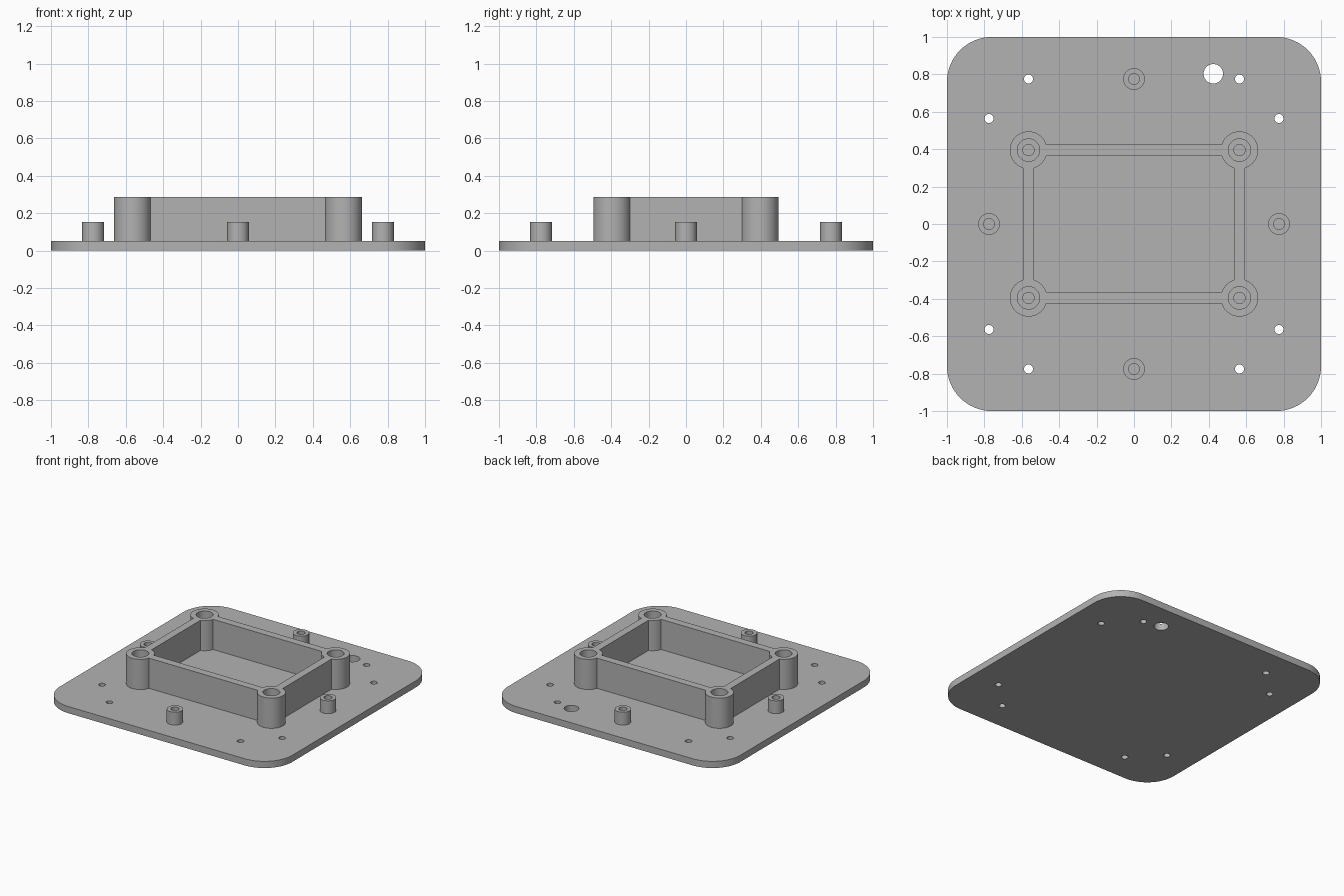
import bpy, bmesh, math

if "Cube" in bpy.data.objects:
    bpy.data.objects.remove(bpy.data.objects["Cube"])

grey = bpy.data.materials.new("plain grey")
grey.diffuse_color = (0.45, 0.45, 0.45, 1)
grey.use_nodes = True
grey.node_tree.nodes["Principled BSDF"].inputs["Base Color"].default_value = grey.diffuse_color

PLATE_TOP = 0.052
FRAME_TOP = 0.287
FX, FY = 0.564, 0.395      # frame post centres
RIM = 0.775                # distance of standoffs and screw holes from the middle


def finish(obj):
    obj.data.materials.clear()
    obj.data.materials.append(grey)
    bpy.ops.object.select_all(action='DESELECT')
    obj.select_set(True)
    bpy.context.view_layer.objects.active = obj
    bpy.ops.object.shade_smooth_by_angle(angle=math.radians(30))


def mesh_object(name, bm):
    bmesh.ops.recalc_face_normals(bm, faces=bm.faces)
    mesh = bpy.data.meshes.new(name)
    bm.to_mesh(mesh)
    bm.free()
    obj = bpy.data.objects.new(name, mesh)
    bpy.context.collection.objects.link(obj)
    finish(obj)


def circle(cx, cy, r, n):
    return [(cx + r * math.cos(2 * math.pi * i / n),
             cy + r * math.sin(2 * math.pi * i / n)) for i in range(n)]


def lathe(name, x, y, profile, n=48):
    # Turned solid from (radius, height) pairs, closed at both ends
    bm = bmesh.new()
    rings = [[bm.verts.new((px, py, z)) for px, py in circle(x, y, r, n)]
             for r, z in profile]
    for a, b in zip(rings, rings[1:]):
        for i in range(n):
            j = (i + 1) % n
            bm.faces.new((a[i], a[j], b[j], b[i]))
    bm.faces.new(rings[0])
    bm.faces.new(rings[-1])
    mesh_object(name, bm)


def wall(name, x0, x1, y0, y1):
    bm = bmesh.new()
    bmesh.ops.create_cube(bm, size=1)
    z0 = PLATE_TOP - 0.01
    for v in bm.verts:
        v.co.x = x1 if v.co.x > 0 else x0
        v.co.y = y1 if v.co.y > 0 else y0
        v.co.z = FRAME_TOP if v.co.z > 0 else z0
    mesh_object(name, bm)


# Base plate: rounded square outline with drilled holes
curve = bpy.data.curves.new("base_plate", 'CURVE')
curve.dimensions = '2D'
curve.fill_mode = 'BOTH'
curve.extrude = PLATE_TOP / 2


def add_loop(points):
    spline = curve.splines.new('POLY')
    spline.points.add(len(points) - 1)
    for p, (x, y) in zip(spline.points, points):
        p.co = (x, y, 0, 1)
    spline.use_cyclic_u = True


R = 0.24
outline = []
for k, (sx, sy) in enumerate([(1, 1), (-1, 1), (-1, -1), (1, -1)]):
    for i in range(17):
        a = math.pi / 2 * (k + i / 16)
        outline.append((sx * (1 - R) + R * math.cos(a), sy * (1 - R) + R * math.sin(a)))
add_loop(outline)
for sx in (-1, 1):
    for sy in (-1, 1):
        add_loop(circle(sx * FX, sy * RIM, 0.024, 24))
        add_loop(circle(sx * RIM, sy * FX, 0.024, 24))
add_loop(circle(0.424, 0.803, 0.052, 40))     # cable hole

plate = bpy.data.objects.new("base_plate", curve)
bpy.context.collection.objects.link(plate)
plate.location.z = PLATE_TOP / 2
bpy.context.view_layer.objects.active = plate
plate.select_set(True)
bpy.ops.object.convert(target='MESH')
plate = bpy.context.view_layer.objects.active
bm = bmesh.new()
bm.from_mesh(plate.data)
bmesh.ops.remove_doubles(bm, verts=bm.verts, dist=0.0001)
bmesh.ops.recalc_face_normals(bm, faces=bm.faces)
bm.to_mesh(plate.data)
bm.free()
finish(plate)

# Corner posts of the frame, with stepped bores
for sx in (-1, 1):
    for sy in (-1, 1):
        lathe("frame_post", sx * FX, sy * FY,
              [(0.1, PLATE_TOP - 0.01), (0.1, FRAME_TOP), (0.06, FRAME_TOP),
               (0.06, FRAME_TOP - 0.1), (0.03, FRAME_TOP - 0.1), (0.03, PLATE_TOP + 0.003)])

# Thin walls joining the posts
T, GAP = 0.03, 0.08
for s in (-1, 1):
    wall("long_wall", -FX + GAP, FX - GAP, s * FY - T, s * FY + T)
    wall("short_wall", s * FX - T, s * FX + T, -FY + GAP, FY - GAP)

# Small hollow standoffs at the middle of each side
for x, y in [(0, RIM), (0, -RIM), (RIM, 0), (-RIM, 0)]:
    lathe("standoff", x, y,
          [(0.058, PLATE_TOP - 0.01), (0.058, 0.152), (0.029, 0.152), (0.029, PLATE_TOP + 0.003)])
